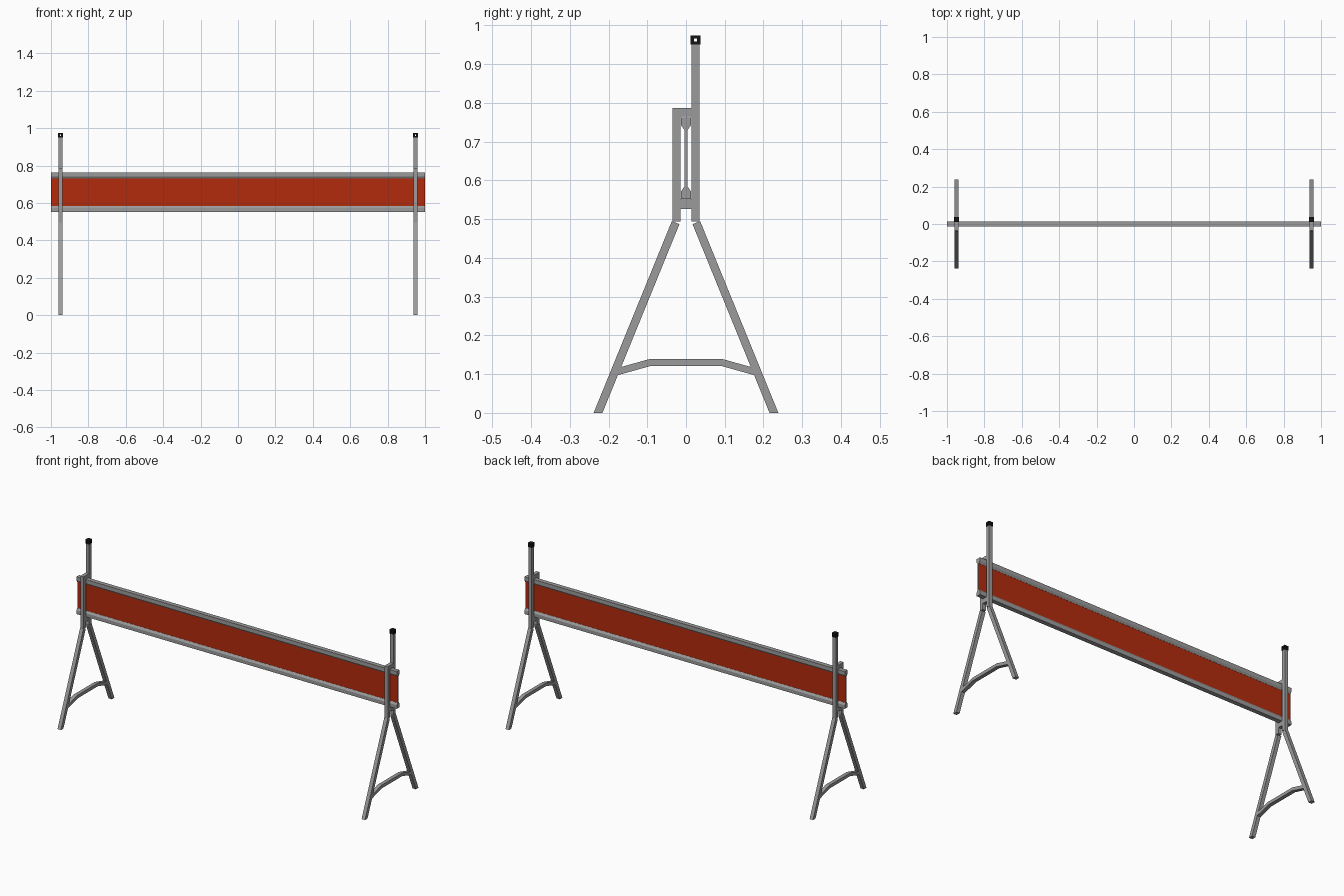
import bpy, bmesh
from mathutils import Vector, Matrix

if "Cube" in bpy.data.objects:
    bpy.data.objects.remove(bpy.data.objects["Cube"])

T = 0.0212        # square tube size
X = 0.949         # trestle position along the barrier


def material(name, rgb):
    m = bpy.data.materials.new(name)
    m.diffuse_color = (*rgb, 1)
    m.use_nodes = True
    m.node_tree.nodes["Principled BSDF"].inputs["Base Color"].default_value = m.diffuse_color
    return m


RED = material("red", (0.45, 0.024, 0.004))
BLACK = material("black", (0.008, 0.008, 0.008))
STEEL = material("steel_grey", (0.33, 0.33, 0.33))


def finish(name, bm, mat=STEEL, mirror=False):
    bmesh.ops.recalc_face_normals(bm, faces=bm.faces)
    me = bpy.data.meshes.new(name)
    bm.to_mesh(me)
    bm.free()
    ob = bpy.data.objects.new(name, me)
    bpy.context.collection.objects.link(ob)
    me.materials.append(mat)
    if mirror:
        ob.modifiers.new("both_ends", 'MIRROR')
    return ob


def box(name, center, size, mat=STEEL, mirror=False):
    bm = bmesh.new()
    bmesh.ops.create_cube(bm, size=1, matrix=Matrix.LocRotScale(Vector(center), None, Vector(size)))
    return finish(name, bm, mat, mirror)


def tube(name, path, width=T):
    """Square tube along a (y, z) path with mitred bends; ends on the floor are cut level."""
    pts = [Vector(p) for p in path]
    dirs = [(b - a).normalized() for a, b in zip(pts, pts[1:])]
    bm = bmesh.new()
    rings = []
    for i, p in enumerate(pts):
        a, b = dirs[max(i - 1, 0)], dirs[min(i, len(dirs) - 1)]
        na, nb = Vector((-a.y, a.x)), Vector((-b.y, b.x))
        m = (na + nb).normalized()
        if p.y == 0:
            m = Vector((1 if na.x > 0 else -1, 0))
        m *= width / 2 / m.dot(na)
        rings.append([bm.verts.new((X + sx * T / 2, p.x + sm * m.x, p.y + sm * m.y))
                      for sx, sm in ((-1, -1), (1, -1), (1, 1), (-1, 1))])
    for r, s in zip(rings, rings[1:]):
        for k in range(4):
            bm.faces.new((r[k], r[(k + 1) % 4], s[(k + 1) % 4], s[k]))
    bm.faces.new(rings[0])
    bm.faces.new(rings[-1])
    return finish(name, bm, mirror=True)


def rail(name, profile):
    """Extrude a (y, z) profile over the full barrier length."""
    bm = bmesh.new()
    face = bm.faces.new([bm.verts.new((-1, y, z)) for y, z in profile])
    ext = bmesh.ops.extrude_face_region(bm, geom=[face], use_keep_orig=True)
    bmesh.ops.translate(bm, vec=(2, 0, 0),
                        verts=[v for v in ext["geom"] if isinstance(v, bmesh.types.BMVert)])
    return finish(name, bm)


# Trestles: tall rear post, short hooked front post, splayed legs, bent brace
P = 0.0245
tube("rear_post", [(P, 0.494), (P, 0.953)])
tube("front_post", [(-P, 0.494), (-P, 0.776), (P - T / 2, 0.776)])
tube("rear_leg", [(0.227, 0), (0.0267, 0.491)])
tube("front_leg", [(-0.227, 0), (-0.0267, 0.491)])
tube("leg_brace", [(-0.182, 0.105), (-0.091, 0.1305), (0.091, 0.1305), (0.182, 0.105)], 0.018)
box("board_support", (X, 0, 0.539), (T, 2 * P - T, 0.025), mirror=True)

# Post caps with cross-drilled holes
cap = box("post_cap", (X, P, 0.962), (0.025, 0.025, 0.023), BLACK)
for name, size in (("hole_cutter_x", (0.1, 0.007, 0.007)), ("hole_cutter_y", (0.007, 0.1, 0.007))):
    cutter = box(name, (X, P, 0.9625), size, BLACK)
    cutter.hide_render = True
    cutter.hide_set(True)
    cut = cap.modifiers.new(name, 'BOOLEAN')
    cut.operation = 'DIFFERENCE'
    cut.solver = 'EXACT'
    cut.object = cutter
cap.modifiers.new("both_ends", 'MIRROR')

# Barrier board with bare grey ends, held by tapered edge rails
MID = 0.657
board = box("barrier_board", (0, 0, MID), (2, 0.008, 0.17), RED)
board.data.materials.append(STEEL)
for face in board.data.polygons:
    face.material_index = int(abs(face.normal.x) > 0.5)
half = [(0.0125, 0.105), (0.0125, 0.085), (0.005, 0.074)]
edge = half + [(-y, z) for y, z in reversed(half)]
rail("top_rail", [(y, MID + z) for y, z in edge])
rail("bottom_rail", [(y, MID - z) for y, z in edge])
